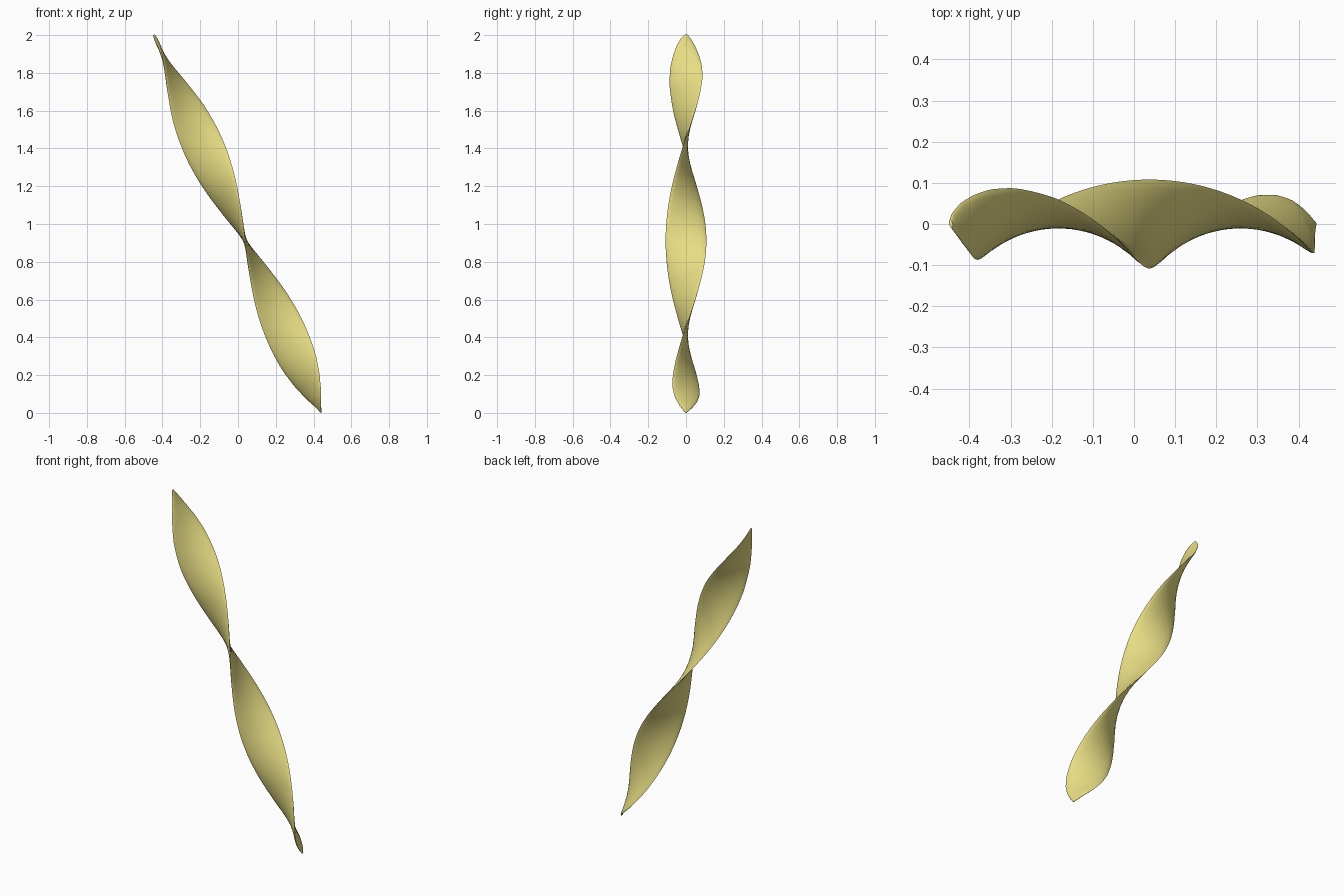
import bpy, bmesh, math
from mathutils import Vector

if "Cube" in bpy.data.objects:
    bpy.data.objects.remove(bpy.data.objects["Cube"])

BOTTOM, TOP = Vector((0.44, 0, 0)), Vector((-0.445, 0, 2))
HALF_W, HALF_T = 0.108, 0.011
RINGS, SIDES = 120, 20

# Half-width of the leaf outline against distance from the tip
def lerp(table, d):
    for (a, u), (b, v) in zip(table, table[1:]):
        if d <= b:
            return u + (v - u) * (d - a) / (b - a)
    return 1.0

LOW = [(0, 0.04), (0.03, 0.33), (0.07, 0.63), (0.11, 0.81), (0.17, 0.94), (0.26, 1)]
HIGH = [(0, 0.08), (0.02, 0.25), (0.06, 0.46), (0.11, 0.64), (0.17, 0.80), (0.25, 0.92), (0.4, 1)]

axis = (TOP - BOTTOM).normalized()
back = Vector((0, 1, 0))
side = back.cross(axis).normalized()

# Thin lens section swept up a leaning axis, half a turn per unit of height
bm = bmesh.new()
rings = []
for i in range(RINGS + 1):
    f = 0.5 - 0.5 * math.cos(math.pi * i / RINGS)
    z = 2 * f
    ang = math.pi * (z - 0.91)
    wide = -back * math.cos(ang) + side * math.sin(ang)
    thick = axis.cross(wide)
    k = min(lerp(LOW, z), lerp(HIGH, 2 - z))
    t = HALF_T * min(1, 0.35 + k)
    centre = BOTTOM.lerp(TOP, f)
    ring = []
    for j in range(SIDES):
        a = 2 * math.pi * j / SIDES
        ring.append(bm.verts.new(centre + wide * (HALF_W * k * math.cos(a)) + thick * (t * math.sin(a))))
    rings.append(ring)
for r, s in zip(rings, rings[1:]):
    for j in range(SIDES):
        n = (j + 1) % SIDES
        bm.faces.new((r[j], r[n], s[n], s[j]))
bm.faces.new(rings[0][::-1])
bm.faces.new(rings[-1])
bmesh.ops.recalc_face_normals(bm, faces=bm.faces)

# Rest the tip on the ground
low = min(v.co.z for v in bm.verts)
bmesh.ops.translate(bm, verts=bm.verts, vec=(0, 0, -low))

mesh = bpy.data.meshes.new("twisted_ribbon")
bm.to_mesh(mesh)
bm.free()
ribbon = bpy.data.objects.new("twisted_ribbon", mesh)
bpy.context.collection.objects.link(ribbon)
mat = bpy.data.materials.new("yellow")
mat.diffuse_color = (0.80, 0.72, 0.23, 1)
mat.use_nodes = True
mat.node_tree.nodes["Principled BSDF"].inputs["Base Color"].default_value = mat.diffuse_color
mesh.materials.append(mat)
bpy.context.view_layer.objects.active = ribbon
ribbon.select_set(True)
bpy.ops.object.shade_smooth_by_angle(angle=math.radians(60))
